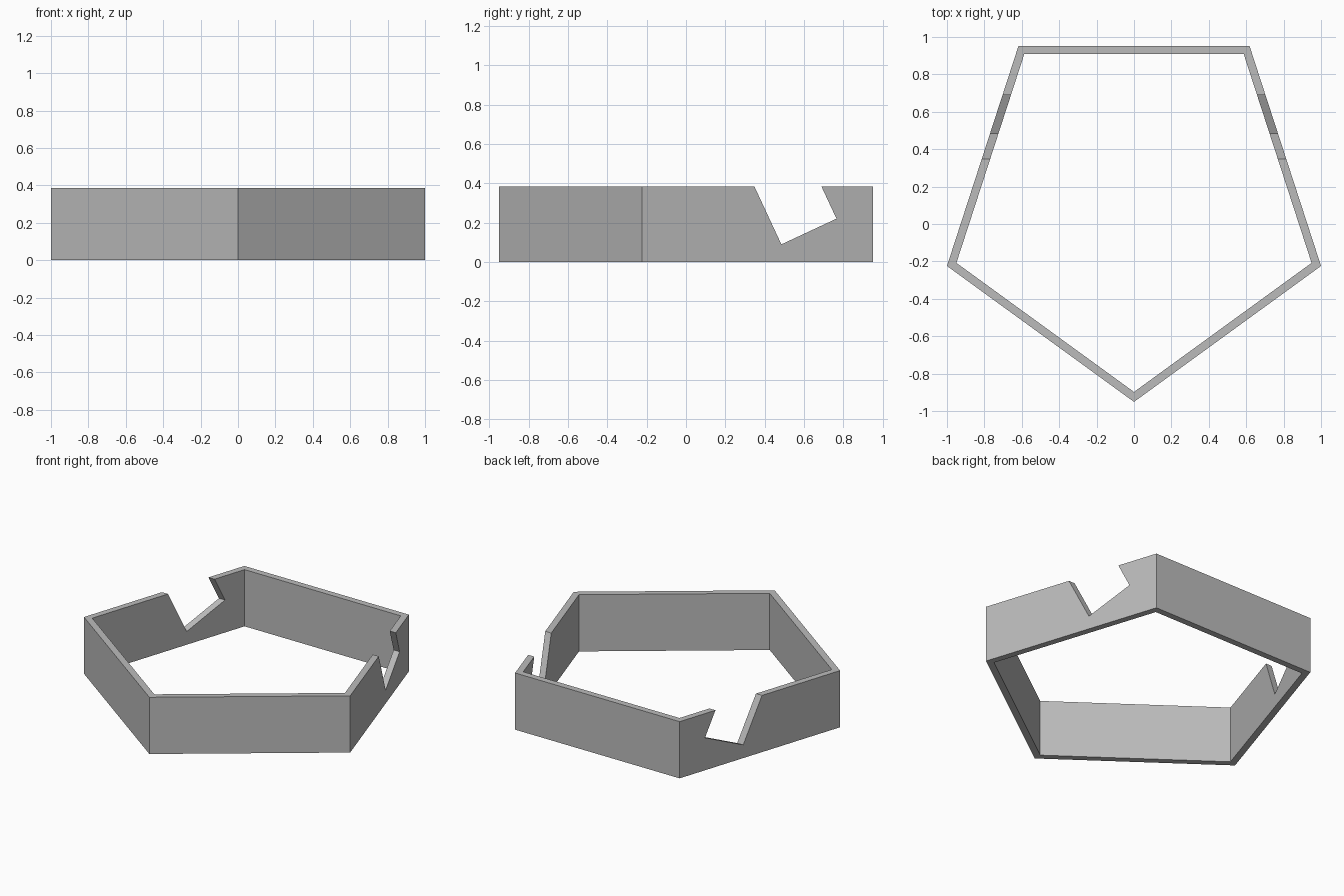
import bpy, bmesh, math
from mathutils import Vector

cube = bpy.data.objects.get("Cube")
if cube:
    bpy.data.objects.remove(cube)

SIDES = 5
RADIUS = 1 / math.sin(math.radians(72))
WALL = 0.043
HEIGHT = 0.385
CENTRE_Y = RADIUS * (1 - math.cos(math.radians(36))) / 2

grey = bpy.data.materials.new("plain grey")
grey.use_nodes = True
colour = (0.5, 0.5, 0.5, 1)
grey.diffuse_color = colour
grey.node_tree.nodes["Principled BSDF"].inputs["Base Color"].default_value = colour


def add_object(name, bm):
    bmesh.ops.recalc_face_normals(bm, faces=bm.faces[:])
    mesh = bpy.data.meshes.new(name)
    bm.to_mesh(mesh)
    bm.free()
    mesh.materials.append(grey)
    obj = bpy.data.objects.new(name, mesh)
    bpy.context.collection.objects.link(obj)
    return obj


# Five-sided wall ring, one corner facing the front
bm = bmesh.new()


def ring(radius, z):
    angles = [math.tau * i / SIDES - math.pi / 2 for i in range(SIDES)]
    return [bm.verts.new((radius * math.cos(a), radius * math.sin(a) + CENTRE_Y, z))
            for a in angles]


inner = RADIUS - WALL / math.cos(math.pi / SIDES)
loops = [ring(RADIUS, 0), ring(RADIUS, HEIGHT), ring(inner, HEIGHT), ring(inner, 0)]
for k, loop in enumerate(loops):
    after = loops[(k + 1) % len(loops)]
    for i in range(SIDES):
        j = (i + 1) % SIDES
        bm.faces.new((loop[i], loop[j], after[j], after[i]))
wall = add_object("pentagon_wall", bm)

# Tilted square-cornered cutter that notches both side walls
tilt = math.radians(25)
along = Vector((0, math.cos(tilt), math.sin(tilt))) * 0.309
up = Vector((0, -math.sin(tilt), math.cos(tilt))) * 0.8
corner = Vector((-1.5, 0.485, 0.09))
bm = bmesh.new()
base = bm.faces.new([bm.verts.new(p) for p in
                     (corner, corner + along, corner + along + up, corner + up)])
extruded = bmesh.ops.extrude_face_region(bm, geom=[base])["geom"]
bmesh.ops.translate(bm, vec=(3, 0, 0),
                    verts=[g for g in extruded if isinstance(g, bmesh.types.BMVert)])
cutter = add_object("notch_cutter", bm)
cutter.hide_render = True
cutter.hide_viewport = True
cutter.display_type = 'WIRE'

notch = wall.modifiers.new("side notches", 'BOOLEAN')
notch.operation = 'DIFFERENCE'
notch.solver = 'EXACT'
notch.object = cutter
